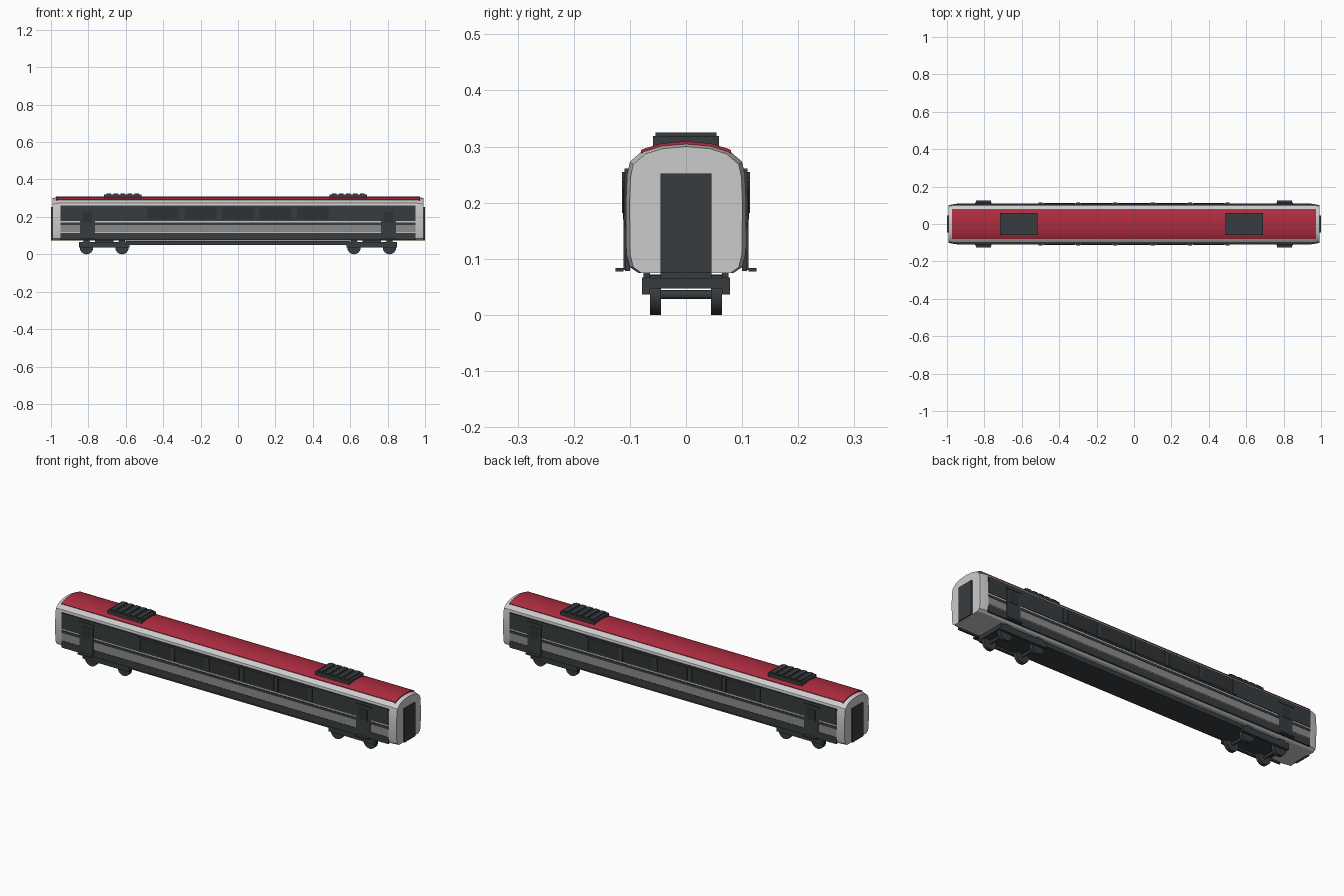
import bpy, bmesh, math

if "Cube" in bpy.data.objects:
    bpy.data.objects.remove(bpy.data.objects["Cube"])

def mat(name, c):
    m = bpy.data.materials.new(name)
    m.diffuse_color = (*c, 1)
    m.use_nodes = True
    m.node_tree.nodes["Principled BSDF"].inputs["Base Color"].default_value = m.diffuse_color
    return m

DARK = mat("dark_grey", (0.04, 0.046, 0.05))
GLASS = mat("window_dark", (0.028, 0.032, 0.036))
RED = mat("red", (0.42, 0.025, 0.05))
STRIPE = mat("mid_grey", (0.26, 0.26, 0.26))

def finish(name, bm, m=None, smooth=False):
    bmesh.ops.recalc_face_normals(bm, faces=bm.faces)
    me = bpy.data.meshes.new(name)
    bm.to_mesh(me)
    bm.free()
    ob = bpy.data.objects.new(name, me)
    bpy.context.collection.objects.link(ob)
    if m:
        me.materials.append(m)
    if smooth:
        bpy.ops.object.select_all(action='DESELECT')
        ob.select_set(True)
        bpy.context.view_layer.objects.active = ob
        bpy.ops.object.shade_smooth_by_angle(angle=math.radians(25))
    return ob

def box(name, x, y, z, m=None):
    """Box from (min, max) ranges."""
    bm = bmesh.new()
    bmesh.ops.create_cube(bm, size=1)
    for v in bm.verts:
        for i, r in enumerate((x, y, z)):
            v.co[i] = (r[0] + r[1]) / 2 + v.co[i] * (r[1] - r[0])
    return finish(name, bm, m)

def loft(name, rings, m=None):
    """Skin matching closed rings and cap both ends."""
    bm = bmesh.new()
    vs = [[bm.verts.new(p) for p in r] for r in rings]
    n = len(vs[0])
    for a, b in zip(vs, vs[1:]):
        for i in range(n):
            bm.faces.new((a[i], a[(i + 1) % n], b[(i + 1) % n], b[i]))
    bm.faces.new(vs[0])
    bm.faces.new(vs[-1])
    return finish(name, bm, m, True)

def cyl(name, x, y, z, r, depth, m, seg=24):
    bm = bmesh.new()
    bmesh.ops.create_cone(bm, cap_ends=True, segments=seg, radius1=r, radius2=r, depth=depth)
    for v in bm.verts:
        v.co = (x + v.co.x, y + v.co.z, z + v.co.y)
    return finish(name, bm, m, True)

# Carriage shell with tapered ends
half = [(0.085, 0.075), (0.1, 0.085), (0.106, 0.108), (0.107, 0.2), (0.105, 0.25),
        (0.1, 0.273), (0.077, 0.293), (0.045, 0.303)]
prof = half + [(0, 0.307)] + [(-y, z) for y, z in reversed(half)]
def ring(x, s):
    return [(x, y * s, 0.19 + (z - 0.19) * s) if z > 0.19 else (x, y * s, z) for y, z in prof]
loft("carriage_body", [ring(-0.993, 0.94), ring(-0.96, 1), ring(0.96, 1), ring(0.993, 0.94)])

# Red roof skin
arc = [(0.08, 0.2915), (0.077, 0.2935), (0.045, 0.3035), (0, 0.3075)]
arc = arc + [(-y, z) for y, z in reversed(arc[:-1])]
loop = [(y, z + 0.002) for y, z in arc] + [(y, z - 0.004) for y, z in reversed(arc)]
loft("red_roof", [[(x, y, z) for y, z in loop] for x in (-0.972, 0.972)], RED)

# Roof air conditioning units with ribs
for i, cx in enumerate((-0.617, 0.59)):
    box(f"roof_unit_{i}", (cx - 0.1, cx + 0.1), (-0.059, 0.059), (0.3, 0.319), DARK)
    for k in range(5):
        rx = cx - 0.075 + k * 0.0375
        box(f"roof_unit_rib_{i}_{k}", (rx - 0.012, rx + 0.012), (-0.054, 0.054), (0.318, 0.325), DARK)

# Side panels, windows and doors
for s, side in ((-1, "front"), (1, "back")):
    def panel(name, x, y, z, m):
        box(f"{side}_{name}", x, sorted((s * y[0], s * y[1])), z, m)
    L = (-0.95, 0.95)
    panel("window_band", L, (0.1, 0.1095), (0.177, 0.261), DARK)
    panel("trim_strip", L, (0.1, 0.1095), (0.156, 0.169), DARK)
    panel("grey_stripe", L, (0.1, 0.108), (0.118, 0.156), STRIPE)
    panel("lower_band", L, (0.1, 0.1085), (0.078, 0.114), DARK)
    for k in range(5):
        x = -0.4 + 0.2 * k
        panel(f"window_{k}", (x - 0.085, x + 0.085), (0.105, 0.1115), (0.185, 0.252), GLASS)
    for k in range(6):
        x = -0.5 + 0.2 * k
        panel(f"window_post_{k}", (x - 0.011, x + 0.011), (0.105, 0.114), (0.182, 0.255), DARK)
    for k, x in enumerate((-0.805, 0.805)):
        panel(f"door_{k}", (x - 0.04, x + 0.04), (0.1, 0.111), (0.08, 0.24), DARK)
        panel(f"door_window_{k}", (x - 0.025, x + 0.025), (0.105, 0.1125), (0.17, 0.225), GLASS)
        panel(f"door_header_{k}", (x - 0.044, x + 0.044), (0.105, 0.114), (0.238, 0.246), DARK)
        panel(f"door_step_{k}", (x - 0.04, x + 0.04), (0.111, 0.126), (0.077, 0.084), DARK)

# Gangway doors at both ends
for s, side in ((-1, "left"), (1, "right")):
    box(f"{side}_end_door", sorted((s * 0.985, s)), (-0.045, 0.045), (0.075, 0.252), DARK)

# Underframe
box("underframe", (-0.6, 0.6), (-0.07, 0.07), (0.05, 0.072), DARK)

# Bogies with wheels, axles and supports
for i, cx in enumerate((-0.715, 0.715)):
    box(f"bogie_frame_{i}", (cx - 0.135, cx + 0.135), (-0.07, 0.07), (0.047, 0.066), DARK)
    box(f"bogie_pivot_{i}", (cx - 0.05, cx + 0.05), (-0.045, 0.045), (0.06, 0.078), DARK)
    for s in (-1, 1):
        box(f"bogie_side_{i}_{s}", (cx - 0.135, cx + 0.135), sorted((s * 0.064, s * 0.078)), (0.036, 0.067), DARK)
        for d in (-0.095, 0.095):
            cyl(f"wheel_{i}_{s}_{d}", cx + d, s * 0.055, 0.036, 0.036, 0.018, DARK)
            cyl(f"wheel_flange_{i}_{s}_{d}", cx + d, s * 0.047, 0.036, 0.036, 0.004, DARK)
            box(f"spring_{i}_{s}_{d}", (cx + d - 0.015, cx + d + 0.015), sorted((s * 0.064, s * 0.076)), (0.06, 0.08), DARK)
    for d in (-0.095, 0.095):
        cyl(f"axle_{i}_{d}", cx + d, 0, 0.036, 0.008, 0.11, DARK, 12)
